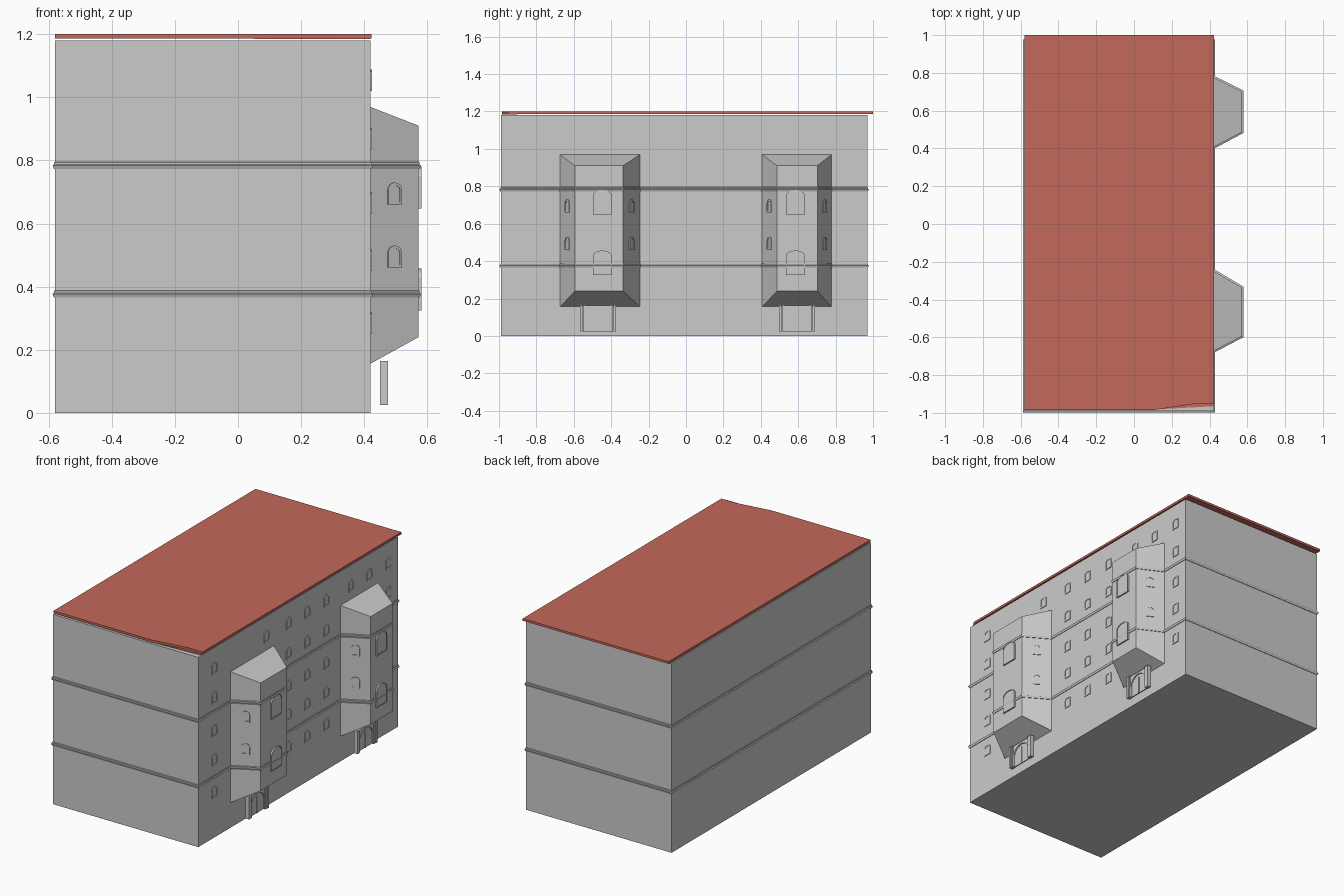
import bpy, bmesh, math
from mathutils import Vector

if "Cube" in bpy.data.objects:
    bpy.data.objects.remove(bpy.data.objects["Cube"])


def material(name, rgb):
    m = bpy.data.materials.new(name)
    m.diffuse_color = (*rgb, 1)
    m.use_nodes = True
    m.node_tree.nodes["Principled BSDF"].inputs["Base Color"].default_value = m.diffuse_color
    return m


STONE = material("grey stone", (0.6, 0.6, 0.6))
RED = material("red roof", (0.55, 0.14, 0.105))


def finish(bm, name, mat):
    bmesh.ops.recalc_face_normals(bm, faces=bm.faces)
    me = bpy.data.meshes.new(name)
    bm.to_mesh(me)
    bm.free()
    me.materials.append(mat)
    ob = bpy.data.objects.new(name, me)
    bpy.context.collection.objects.link(ob)
    return ob


def loft(name, rings, mat, caps=True, closed=False):
    """Skin equal-length closed rings of points."""
    bm = bmesh.new()
    vs = [[bm.verts.new(p) for p in r] for r in rings]
    n = len(vs[0])
    for k in range(len(vs) if closed else len(vs) - 1):
        a, b = vs[k], vs[(k + 1) % len(vs)]
        for i in range(n):
            bm.faces.new((a[i], a[(i + 1) % n], b[(i + 1) % n], b[i]))
    if caps and not closed:
        bm.faces.new(vs[0])
        bm.faces.new(vs[-1])
    return finish(bm, name, mat)


def prism(name, pts, z0, z1, mat):
    return loft(name, [[(x, y, z) for x, y in pts] for z in (z0, z1)], mat)


def arch(w, h, rise, steps=8):
    """Arched outline: (u, z) with base at z = 0, centred on u = 0."""
    top = [(w / 2 * math.cos(math.pi * i / steps),
            h - rise + rise * math.sin(math.pi * i / steps)) for i in range(steps + 1)]
    return [(-w / 2, 0), (w / 2, 0)] + top


def plate(name, outline, origin, normal, d0, d1, inset=0.0):
    """Upright plate from a (u, z) outline, facing the horizontal normal."""
    n = Vector((*normal, 0)).normalized()
    t = Vector((-n.y, n.x, 0))
    o = Vector(origin)

    def ring(d, k=1.0, zc=0.0):
        return [o + n * d + t * u * k + Vector((0, 0, zc + (z - zc) * k)) for u, z in outline]
    rings = [ring(d0), ring(d1)]
    if inset:
        zc = max(z for _, z in outline) / 2
        rings += [ring(d1, inset, zc), ring(d1 - 0.003, inset, zc)]
    return loft(name, rings, STONE)


WALL, OUT = 0.42, 0.572
X0, Y0, Y1 = -0.58, -0.99, 0.97
BAYS = [(-0.674, -0.594, -0.337, -0.246), (0.406, 0.487, 0.702, 0.778)]

# main block
prism("main_block", [(X0, Y0), (WALL, Y0), (WALL, Y1), (X0, Y1)], 0, 1.18, STONE)

# roof slab, with its trimmed front edge
prism("roof_slab", [(X0, -0.985), (0.1, -0.985), (0.32, -0.952), (0.423, -0.952),
                    (0.423, 1.0), (X0, 1.0)], 1.186, 1.2, RED)
# lower eave strip showing at the trimmed corner
prism("roof_eave", [(0.05, -0.985), (WALL, -0.965), (WALL, -0.9), (0.05, -0.9)],
      1.184, 1.187, RED)


# string courses wrapping walls and bays
def offset(pts, d):
    res = []
    for i, p in enumerate(pts):
        p = Vector(p)
        a = (p - Vector(pts[i - 1])).normalized()
        b = (Vector(pts[(i + 1) % len(pts)]) - p).normalized()
        na, nb = Vector((a.y, -a.x)), Vector((b.y, -b.x))
        m = (na + nb).normalized()
        res.append(p + m * d / m.dot(na))
    return res


path = [(X0, Y0), (WALL, Y0)]
for b in BAYS:
    path += [(WALL, b[0]), (OUT, b[1]), (OUT, b[2]), (WALL, b[3])]
path += [(WALL, Y1), (X0, Y1)]
for label, z in (("lower", 0.365), ("upper", 0.772)):
    profile = [(-0.002, 0), (0.003, 0), (0.008, 0.012), (0.003, 0.015),
               (0.003, 0.022), (-0.002, 0.024)]
    loft(label + "_string_course",
         [[(q.x, q.y, z + dz) for q in offset(path, d)] for d, dz in profile],
         STONE, closed=True)

for k, (a, b, c, d) in enumerate(BAYS, 1):
    # bay body with sloping cap and sloping underside
    plan = [(WALL - 0.002, a), (OUT, b), (OUT, c), (WALL - 0.002, d)]
    loft(f"bay_{k}", [[(x, y, zo if x == OUT else zw) for x, y in plan]
                      for zw, zo in ((0.155, 0.24), (0.24, 0.2405), (0.91, 0.9095), (0.97, 0.91))],
         STONE)
    # large front windows of the bay
    yc = (b + c) / 2 + (0.018 if k == 1 else -0.01)
    for z in (0.325, 0.648):
        plate(f"bay_{k}_front_window", arch(0.102, 0.132, 0.03), (OUT, yc, z), (1, 0),
              -0.002, 0.009, 0.93)
    # small windows on the slanted bay sides
    for ya, yb, s in ((a, b, 1), (d, c, -1)):
        nrm = (abs(yb - ya), -s * (OUT - WALL))
        for z in (0.46, 0.66):
            plate(f"bay_{k}_side_window", arch(0.048, 0.07, 0.022),
                  ((WALL + OUT) / 2, (ya + yb) / 2, z), nrm, -0.002, 0.004, 0.75)

    # doorway: arched surround, side pillars, double door
    dy = -0.471 if k == 1 else 0.593
    inner = arch(0.13, 0.125, 0.06, 12)[1:]
    surround = [(0.065, 0)] + inner[1:] + [(-0.065, 0), (-0.08, 0), (-0.08, 0.137),
                                          (0.08, 0.137), (0.08, 0)]
    plate(f"door_{k}_surround", surround, (0.45, dy, 0.025), (1, 0), 0.002, 0.018)
    plate(f"door_{k}_leaf", arch(0.132, 0.127, 0.061, 12), (0.45, dy, 0.025), (1, 0), 0.003, 0.01)
    plate(f"door_{k}_centre_bar", [(-0.003, 0), (0.003, 0), (0.003, 0.105), (-0.003, 0.105)],
          (0.45, dy, 0.025), (1, 0), 0.009, 0.014)
    for s in (-1, 1):
        for u, w, dep in ((0.09, 0.007, 0.025), (0.074, 0.006, 0.023)):
            plate(f"door_{k}_pillar", [(-w, 0), (w, 0), (w, 0.14), (-w, 0.14)],
                  (0.45, dy + s * u, 0.025), (1, 0), 0, dep)

# small wall windows: full columns between bays, top row only above bays
ROWS = (0.25, 0.45, 0.63, 0.835, 1.02)
for y in (-0.83, -0.1, 0.08, 0.27, 0.88):
    for z in ROWS:
        plate("wall_window", arch(0.052, 0.068, 0.014, 6), (WALL, y, z), (1, 0), -0.002, 0.004, 0.75)
for y in (-0.32, 0.51, 0.69):
    plate("wall_window", arch(0.052, 0.068, 0.014, 6), (WALL, y, ROWS[-1]), (1, 0), -0.002, 0.004, 0.75)
